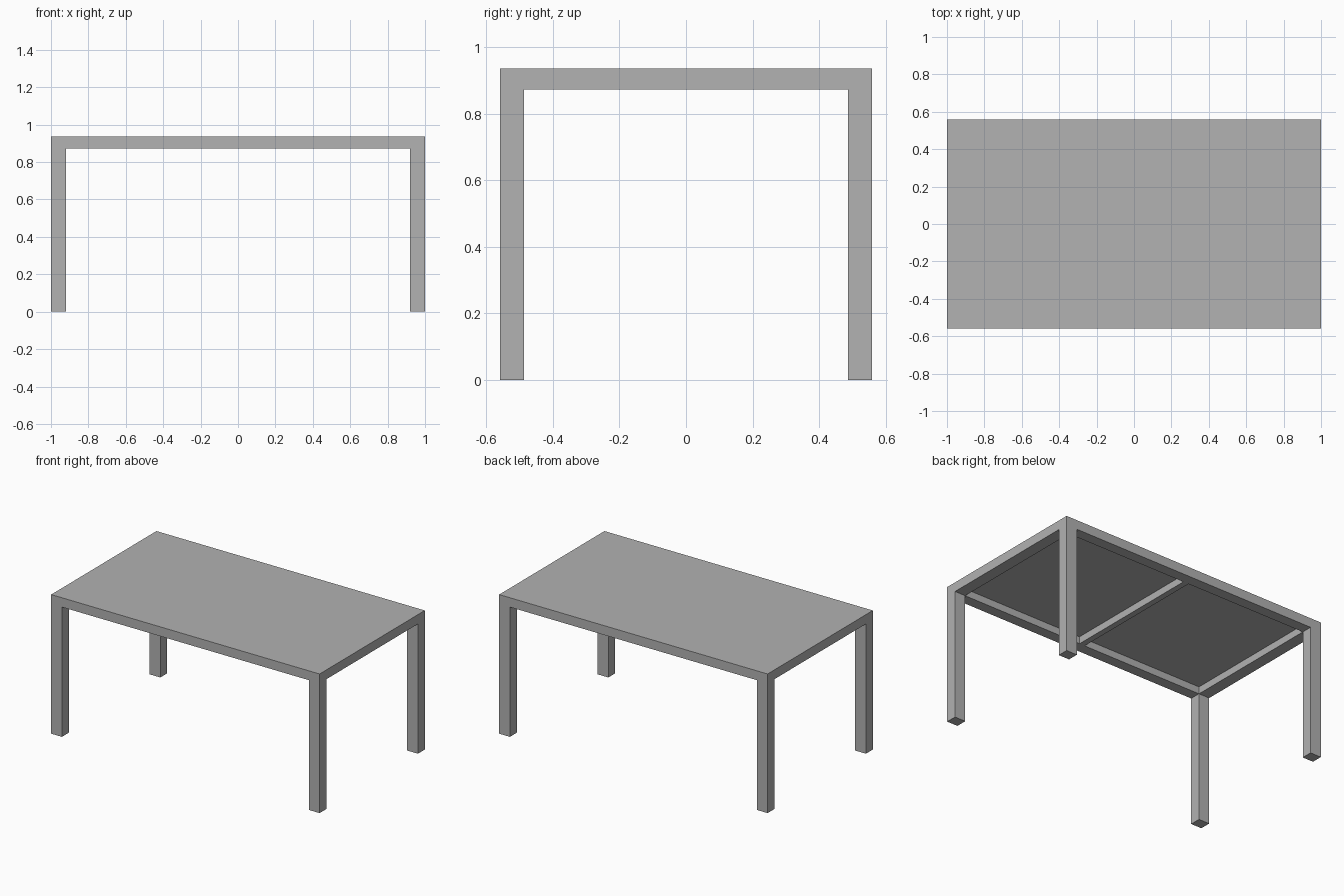
import bpy
import bmesh

cube = bpy.data.objects.get("Cube")
if cube:
    bpy.data.objects.remove(cube, do_unlink=True)

# Overall sizes
HALF_X, HALF_Y = 1.0, 0.56
LEG_X, LEG_Y = 0.08, 0.073
HALF_BAR = 0.02
TOP, PANEL_UNDER, RAIL_UNDER = 0.937, 0.922, 0.874

grey = bpy.data.materials.new("plain_grey")
grey.use_nodes = True
colour = (0.445, 0.445, 0.445, 1.0)
grey.diffuse_color = colour
grey.node_tree.nodes["Principled BSDF"].inputs["Base Color"].default_value = colour

inner_x, inner_y = HALF_X - LEG_X, HALF_Y - LEG_Y
xs = [-HALF_X, -inner_x, -HALF_BAR, HALF_BAR, inner_x, HALF_X]
ys = [-HALF_Y, -inner_y, inner_y, HALF_Y]

bm = bmesh.new()


def extrude_to(faces, z):
    """Pull a group of faces straight to height z and return the moved faces."""
    result = bmesh.ops.extrude_face_region(bm, geom=faces)["geom"]
    for v in result:
        if isinstance(v, bmesh.types.BMVert):
            v.co.z = z
    bmesh.ops.delete(bm, geom=[f for f in faces if f.is_valid], context="FACES")
    return [f for f in result if isinstance(f, bmesh.types.BMFace)]


# Tabletop: a plate divided along the lines of the rails and the cross bar
grid = [[bm.verts.new((x, y, TOP)) for y in ys] for x in xs]
plate = [bm.faces.new((grid[i][j], grid[i + 1][j], grid[i + 1][j + 1], grid[i][j + 1]))
         for i in range(len(xs) - 1) for j in range(len(ys) - 1)]
lid = bmesh.ops.duplicate(bm, geom=plate)
underside = extrude_to(plate, PANEL_UNDER)
bmesh.ops.remove_doubles(bm, verts=bm.verts[:], dist=0.0001)

# Rails and middle cross bar: everything around the two recessed panels
frame = []
for f in underside:
    c = f.calc_center_median()
    if abs(c.x) > inner_x or abs(c.y) > inner_y or abs(c.x) < HALF_BAR:
        frame.append(f)
frame = extrude_to(frame, RAIL_UNDER)

# Legs: the four corners of the frame
corners = []
for f in frame:
    c = f.calc_center_median()
    if abs(c.x) > inner_x and abs(c.y) > inner_y:
        corners.append(f)
extrude_to(corners, 0.0)

# Merge flush faces into clean flat ones
bmesh.ops.recalc_face_normals(bm, faces=bm.faces[:])
bmesh.ops.dissolve_limit(bm, angle_limit=0.01, verts=bm.verts[:], edges=bm.edges[:])

mesh = bpy.data.meshes.new("table")
bm.to_mesh(mesh)
bm.free()
mesh.materials.append(grey)
table = bpy.data.objects.new("table", mesh)
bpy.context.collection.objects.link(table)
